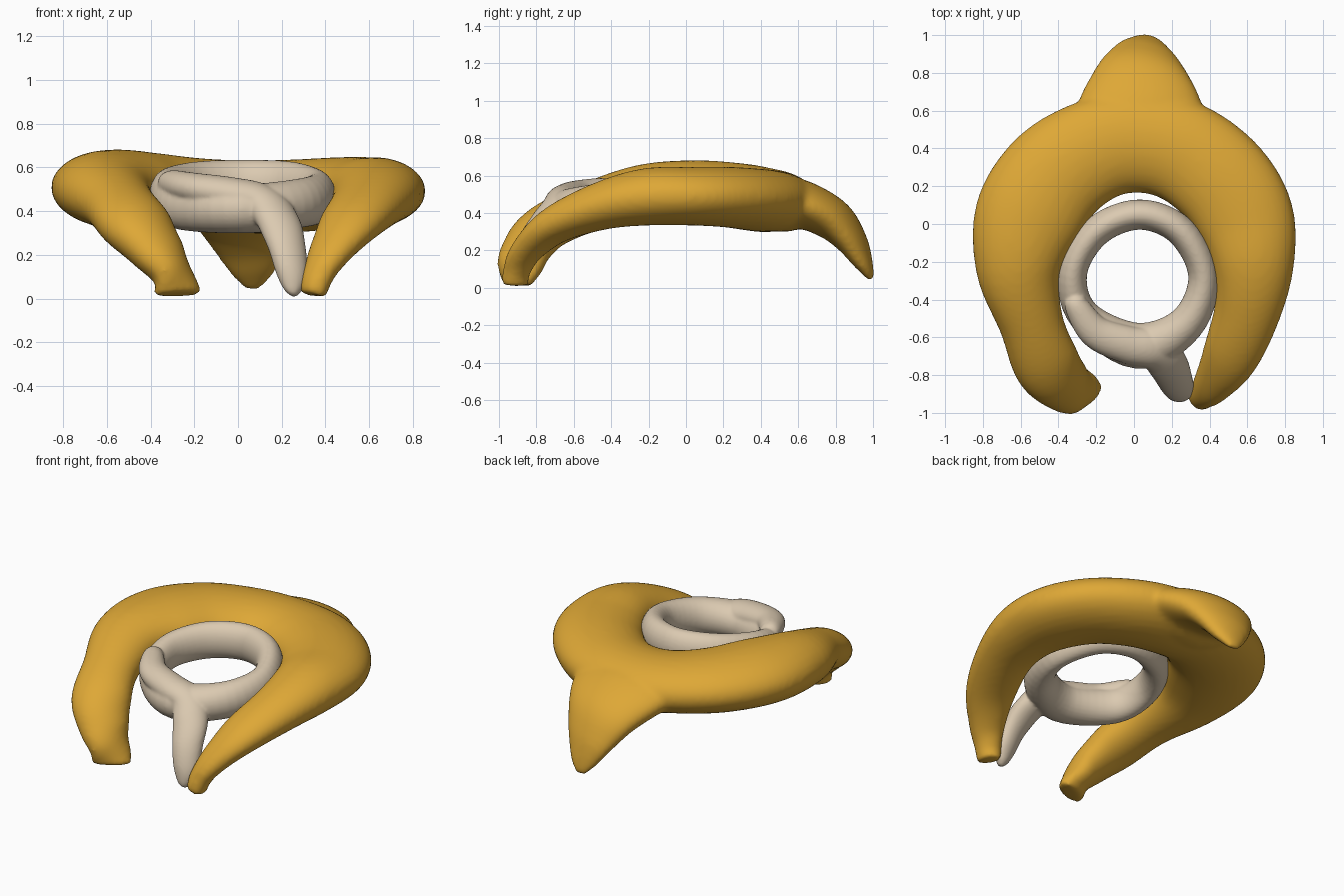
import bpy, bmesh, math
from mathutils import Vector

cube = bpy.data.objects.get("Cube")
if cube:
    bpy.data.objects.remove(cube, do_unlink=True)


def material(name, rgb):
    m = bpy.data.materials.new(name)
    m.use_nodes = True
    m.diffuse_color = (*rgb, 1)
    m.node_tree.nodes["Principled BSDF"].inputs["Base Color"].default_value = (*rgb, 1)
    return m


gold = material("mustard cloth", (0.73, 0.39, 0.037))
ivory = material("ivory cord", (0.71, 0.59, 0.44))


def spline(pts, steps, closed):
    """Catmull-Rom through stations of (x, y, z, half width, half thickness)."""
    n = len(pts)

    def at(i):
        return Vector(pts[i % n] if closed else pts[max(0, min(n - 1, i))])

    out = []
    for i in range(n if closed else n - 1):
        a, b, c, d = (at(i + k) for k in (-1, 0, 1, 2))
        for s in range(steps):
            t = s / steps
            out.append(0.5 * (2 * b + (c - a) * t + (2 * a - 5 * b + 4 * c - d) * t * t
                              + (3 * b - a - 3 * c + d) * t ** 3))
    if not closed:
        out.append(at(n - 1))
    return out


def loft(bm, pts, closed=False, steps=6, sides=28):
    """Sweep an ellipse along the stations, keeping its wide axis level."""
    path = spline(pts, steps, closed)
    n = len(path)
    rings = []
    for i, p in enumerate(path):
        before = path[(i - 1) % n if closed else max(i - 1, 0)]
        after = path[(i + 1) % n if closed else min(i + 1, n - 1)]
        tangent = Vector((after - before)[:3]).normalized()
        side = Vector((tangent.y, -tangent.x, 0)).normalized()
        normal = side.cross(tangent)
        ring = []
        for k in range(sides):
            a = math.tau * k / sides
            ring.append(bm.verts.new(Vector(p[:3]) + side * math.cos(a) * p[3]
                                     + normal * math.sin(a) * p[4]))
        rings.append(ring)
    for i in range(n if closed else n - 1):
        r, q = rings[i], rings[(i + 1) % n]
        for k in range(sides):
            j = (k + 1) % sides
            bm.faces.new((r[k], r[j], q[j], q[k]))
    if not closed:
        bm.faces.new(rings[0])
        bm.faces.new(rings[-1])


def blended(name, bm, mat, voxel, smoothing):
    """Fuse overlapping lofts into one soft surface."""
    bmesh.ops.recalc_face_normals(bm, faces=bm.faces)
    mesh = bpy.data.meshes.new(name)
    bm.to_mesh(mesh)
    bm.free()
    mesh.materials.append(mat)
    mesh.shade_smooth()
    obj = bpy.data.objects.new(name, mesh)
    bpy.context.collection.objects.link(obj)
    fuse = obj.modifiers.new("fuse", 'REMESH')
    fuse.mode = 'VOXEL'
    fuse.voxel_size = voxel
    fuse.use_smooth_shade = True
    soften = obj.modifiers.new("soften", 'SMOOTH')
    soften.factor = 0.5
    soften.iterations = smoothing


# Wide padded collar running from the right front end, round the back, to the left
scarf = bmesh.new()
loft(scarf, [
    (-.275, -.905, .018, .118, .065),
    (-.29, -.89, .09, .125, .08),
    (-.36, -.855, .20, .15, .105),
    (-.46, -.745, .325, .178, .125),
    (-.545, -.52, .428, .172, .133),
    (-.61, -.24, .495, .228, .162),
    (-.56, .03, .51, .288, .172),
    (-.41, .26, .50, .288, .168),
    (-.18, .40, .48, .272, .162),
    (.05, .43, .465, .267, .167),
    (.27, .375, .47, .272, .167),
    (.47, .22, .485, .272, .162),
    (.59, .02, .49, .262, .157),
    (.63, -.22, .485, .218, .153),
    (.60, -.46, .435, .178, .128),
    (.51, -.70, .335, .152, .10),
    (.415, -.85, .20, .108, .075),
    (.36, -.905, .09, .08, .065),
    (.345, -.915, .015, .075, .06),
])

# Pointed flap hanging down at the back
loft(scarf, [
    (.03, .44, .46, .30, .15),
    (.03, .53, .45, .325, .152),
    (.035, .65, .435, .325, .127),
    (.042, .79, .36, .255, .112),
    (.053, .885, .25, .185, .082),
    (.063, .945, .14, .118, .052),
    (.068, .98, .07, .062, .026),
    (.07, .992, .042, .03, .015),
])
blended("scarf_collar", scarf, gold, 0.016, 10)

# Thick cord ring resting inside the collar
cord = bmesh.new()
loft(cord, [
    (.03, .05, .52, .08, .115),
    (-.20, -.04, .51, .08, .115),
    (-.325, -.26, .48, .077, .11),
    (-.26, -.49, .425, .087, .11),
    (.02, -.645, .41, .122, .112),
    (.275, -.53, .435, .097, .112),
    (.368, -.28, .465, .08, .115),
    (.25, -.04, .51, .08, .115),
], closed=True)

# Overlapping cord end that crosses the front and hangs as a tail
loft(cord, [
    (-.312, -.375, .535, .015, .015),
    (-.31, -.395, .533, .05, .045),
    (-.295, -.45, .525, .067, .062),
    (-.20, -.575, .505, .087, .07),
    (-.03, -.64, .475, .10, .08),
    (.11, -.665, .44, .105, .082),
    (.18, -.745, .36, .105, .072),
    (.22, -.83, .25, .092, .064),
    (.245, -.88, .13, .077, .057),
    (.255, -.905, .045, .047, .037),
    (.26, -.91, .01, .014, .014),
])
blended("cord_ring", cord, ivory, 0.009, 5)
